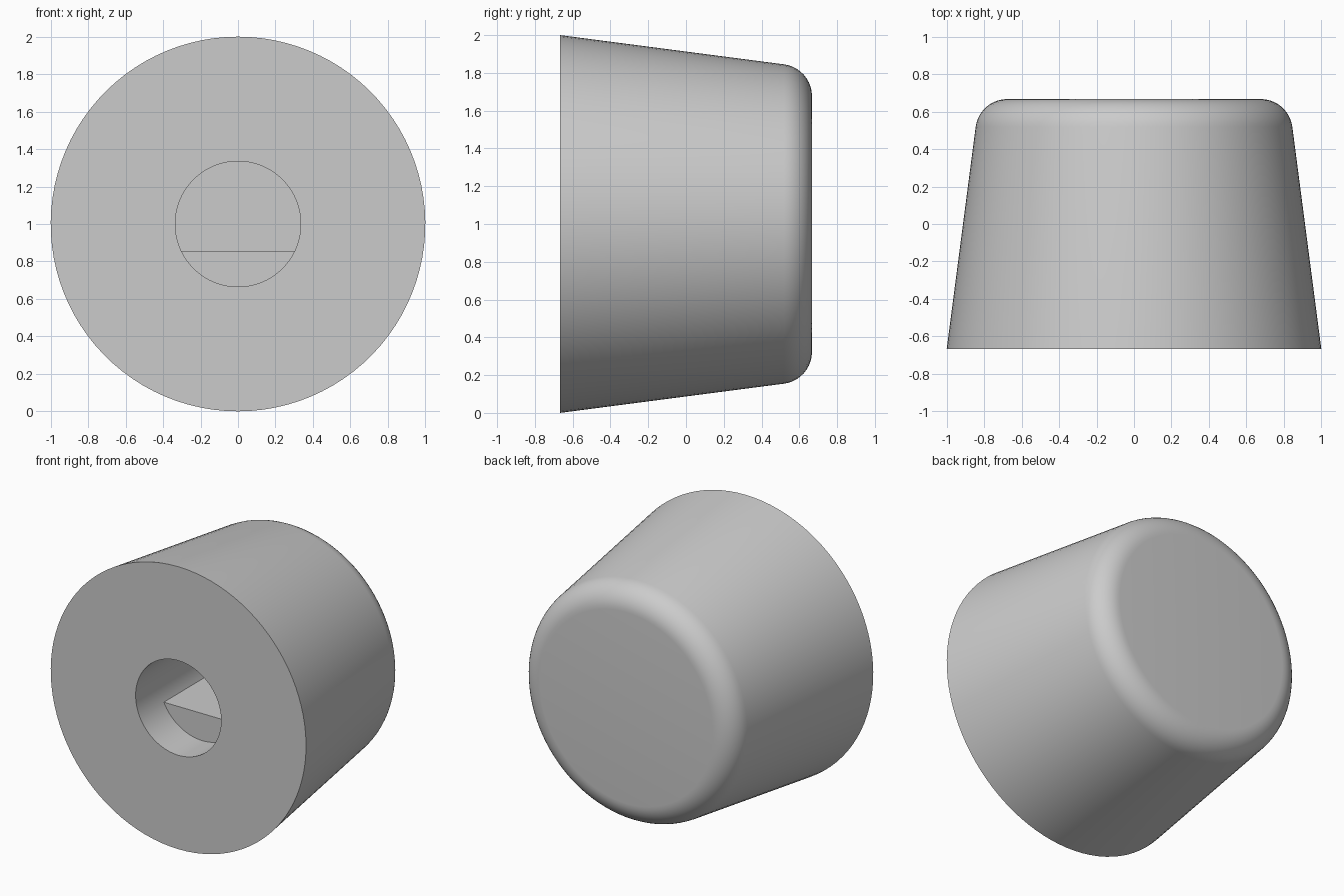
import bpy, bmesh
from math import sin, cos, asin, pi, atan2, tan

cube = bpy.data.objects.get("Cube")
if cube:
    bpy.data.objects.remove(cube)

FRONT, BACK = -0.667, 0.667
BORE_R, FLAT_DROP = 0.335, 0.143      # bore radius, flat below the axis
STEP_Y, BORE_END = FRONT + 0.27, FRONT + 1.0
FILLET, TAPER = 0.17, atan2(0.174, BACK - FRONT)

# Angles around the axis, with points exactly at both ends of the bore's flat
UPPER, LOWER = 62, 34
a0 = -asin(FLAT_DROP / BORE_R)
up_span = pi - 2 * a0
angles = [a0 + up_span * i / UPPER for i in range(UPPER)]
angles += [a0 + up_span + (2 * pi - up_span) * i / LOWER for i in range(LOWER)]

bm = bmesh.new()


def ring(radius, y, selection=angles):
    return [bm.verts.new((radius * cos(a), y, 1 + radius * sin(a))) for a in selection]


def bridge(first, second):
    n = len(first)
    for i in range(n):
        j = (i + 1) % n
        bm.faces.new((first[i], first[j], second[j], second[i]))


# Profile: round bore mouth, front face, tapered side, rounded back edge
corner_r = 1 - tan(TAPER) * (BACK - FRONT)
flat_r = corner_r - FILLET * tan((pi / 2 - TAPER) / 2)
profile = [(BORE_R, STEP_Y), (BORE_R, FRONT), (1.0, FRONT)]
for i in range(11):
    t = TAPER + (pi / 2 - TAPER) * i / 10
    profile.append((flat_r + FILLET * cos(t), BACK - FILLET + FILLET * sin(t)))
rings = [ring(r, y) for r, y in profile]
for first, second in zip(rings, rings[1:]):
    bridge(first, second)
bm.faces.new(rings[-1])

# Step inside the bore, then the deeper D-shaped part with its flat
mouth = rings[0]
bm.faces.new(mouth[UPPER:] + [mouth[0]])
d_top = mouth[:UPPER + 1]
d_end = ring(BORE_R, BORE_END, angles[:UPPER + 1])
bridge(d_top, d_end)
bm.faces.new(d_end)

bmesh.ops.recalc_face_normals(bm, faces=bm.faces)
mesh = bpy.data.meshes.new("knob_body")
bm.to_mesh(mesh)
bm.free()
knob = bpy.data.objects.new("knob_body", mesh)
bpy.context.collection.objects.link(knob)

# Plain grey material
grey = bpy.data.materials.new("light_grey")
grey.use_nodes = True
colour = (0.6, 0.6, 0.6, 1)
grey.diffuse_color = colour
grey.node_tree.nodes["Principled BSDF"].inputs["Base Color"].default_value = colour
mesh.materials.append(grey)

bpy.ops.object.select_all(action='DESELECT')
knob.select_set(True)
bpy.context.view_layer.objects.active = knob
bpy.ops.object.shade_smooth_by_angle(angle=pi / 6)
